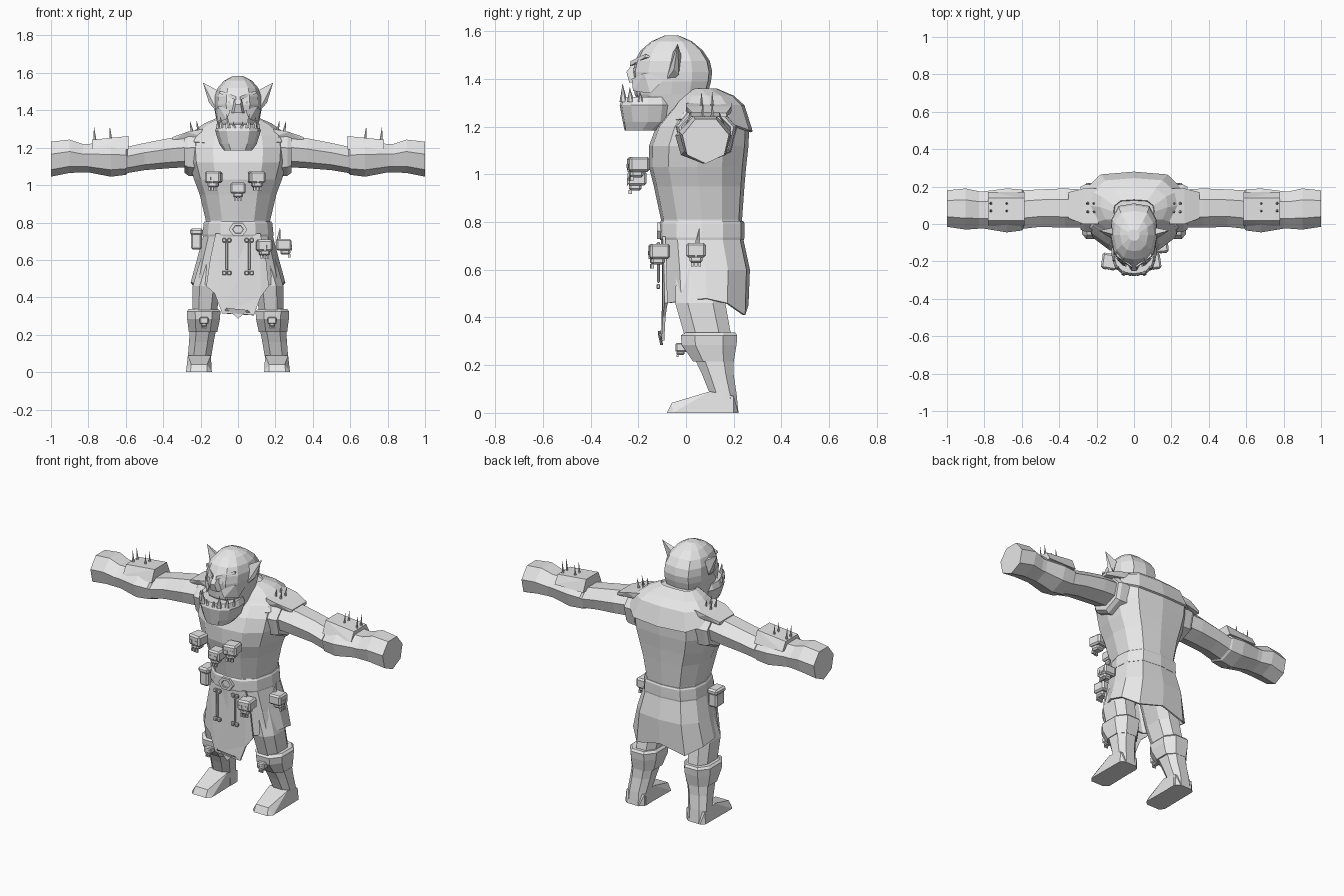
import bpy, bmesh, math
from mathutils import Vector, Matrix

grey = bpy.data.materials.new("plain_grey")
grey.diffuse_color = (0.8, 0.8, 0.8, 1)

# half cross-section of the body, front to back, mirrored into twelve points
HALF = [(0, -1), (.5, -.93), (.85, -.6), (1, 0), (.95, .5), (.65, .92), (0, 1)]
BODY = HALF + [(-u, v) for u, v in HALF[-2:0:-1]]
OCT = [(.5, -1), (1, -.5), (1, .5), (.5, 1), (-.5, 1), (-1, .5), (-1, -.5), (-.5, -1)]
SEVEN = [(math.sin(a), -math.cos(a)) for a in (i * math.tau / 7 for i in range(7))]


def finish(name, bm):
    bmesh.ops.recalc_face_normals(bm, faces=bm.faces)
    me = bpy.data.meshes.new(name)
    bm.to_mesh(me)
    bm.free()
    me.materials.append(grey)
    ob = bpy.data.objects.new(name, me)
    bpy.context.collection.objects.link(ob)
    return ob


def loft(name, rings, caps=True):
    bm = bmesh.new()
    rows = [[bm.verts.new(p) for p in r] for r in rings]
    n = len(rows[0])
    for a, b in zip(rows, rows[1:]):
        for i in range(n):
            j = (i + 1) % n
            bm.faces.new((a[i], a[j], b[j], b[i]))
    if caps:
        bm.faces.new(rows[0])
        bm.faces.new(rows[-1])
    return finish(name, bm)


def zring(prof, z, cx, hw, y0, y1):
    cy, hy = (y0 + y1) / 2, (y1 - y0) / 2
    return [(cx + u * hw, cy + v * hy, z) for u, v in prof]


def body(name, rows, caps=True):
    return loft(name, [zring(BODY, z, 0, hw, a, b) for z, hw, a, b in rows], caps)


def xring(s, x, y0, y1, z0, z1):
    return [(s * x, (y0 + y1) / 2 + u * (y1 - y0) / 1.95,
             z0 + (v + 1) / 1.9 * (z1 - z0)) for u, v in SEVEN]


def hull(name, pts):
    bm = bmesh.new()
    for p in pts:
        bm.verts.new(p)
    bmesh.ops.convex_hull(bm, input=bm.verts)
    bmesh.ops.dissolve_limit(bm, angle_limit=.02, verts=bm.verts, edges=bm.edges)
    return finish(name, bm)


def spikes(name, items):
    """Cones given as base point, radius, tip point."""
    bm = bmesh.new()
    for base, r, tip in items:
        d = Vector(tip) - Vector(base)
        m = Matrix.Translation(Vector(base) + d / 2) @ d.to_track_quat('Z', 'Y').to_matrix().to_4x4()
        bmesh.ops.create_cone(bm, cap_ends=True, segments=6, radius1=r, radius2=.0005,
                              depth=d.length, matrix=m)
    return finish(name, bm)


def boxes(name, items, place=Matrix(), bevel=0):
    """Boxes given as centre and size, joined in one mesh."""
    bm = bmesh.new()
    for c, s in items:
        bmesh.ops.create_cube(bm, size=1, matrix=place @ Matrix.Translation(c) @ Matrix.Diagonal((*s, 1)))
    if bevel:
        bmesh.ops.bevel(bm, geom=bm.edges[:], offset=bevel, segments=1, affect='EDGES')
    return finish(name, bm)


def skull(name, loc, s, turn=0):
    place = Matrix.Translation(loc) @ Matrix.Rotation(turn, 4, 'Z') @ Matrix.Scale(s, 4)
    boxes(name, [((0, 0, .2), (1, 1, .75)), ((0, -.1, -.25), (.66, .66, .4))], place, .11 * s)
    boxes(name + "_face", [((k * .23, -.5, .12), (.24, .07, .2)) for k in (-1, 1)]
          + [((0, -.5, -.1), (.1, .07, .14))]
          + [((k * .2, -.36, -.52), (.13, .16, .22)) for k in (-1, 0, 1)], place)


# torso, shoulder mantle, belt
body("torso", [(.70, .18, -.10, .235), (.81, .172, -.105, .235), (.95, .205, -.135, .245),
               (1.03, .235, -.155, .252), (1.12, .262, -.155, .262), (1.2, .268, -.125, .265),
               (1.26, .255, -.075, .25), (1.31, .2, -.03, .215), (1.35, .12, .0, .14)])
outer = [(x, y, 1.25 - .07 * max(0, v) + .03 * min(0, v))
         for (x, y, z), (u, v) in zip(zring(BODY, 0, 0, .275, -.10, .28), BODY)]
mantle = loft("mantle", [outer, zring(BODY, 1.29, 0, .235, -.05, .245),
                         zring(BODY, 1.33, 0, .18, -.02, .2),
                         zring(BODY, 1.36, 0, .11, .0, .13)], False)
mantle.modifiers.new("thick", 'SOLIDIFY').thickness = .012
body("belt", [(.725, .188, -.108, .243), (.735, .19, -.112, .245), (.795, .184, -.112, .245),
              (.805, .178, -.105, .24)])

# skirt with uneven hem, and torn front flap
hem = {-1: .47, -.93: .46, -.6: .47, 0: .48, .5: .46, .92: .41, 1: .45}
skirt = loft("skirt", [zring(BODY, .74, 0, .183, -.105, .238), zring(BODY, .6, 0, .22, -.1, .268),
                       [(x, y, hem[v]) for (x, y, z), (u, v) in
                        zip(zring(BODY, 0, 0, .253, -.09, .262), BODY)]], False)
skirt.modifiers.new("thick", 'SOLIDIFY').thickness = .01
edge = [(-.12, .74), (-.15, .6), (-.17, .46), (-.125, .42), (-.085, .315), (-.06, .345), (0, .285),
        (.05, .335), (.085, .305), (.12, .4), (.165, .46), (.15, .6), (.12, .74)]
bm = bmesh.new()
bm.faces.new([bm.verts.new((x, -.108 + .02 * (abs(x) / .17) ** 2, z)) for x, z in edge])
bmesh.ops.triangulate(bm, faces=bm.faces)
flap = finish("front_flap", bm)
flap.modifiers.new("thick", 'SOLIDIFY').thickness = .012

# buckle: hexagonal ring
hexa = lambda r, y: [(r * math.cos(i * math.pi / 3), y, .763 + .8 * r * math.sin(i * math.pi / 3))
                     for i in range(6)]
loft("buckle", [hexa(.05, -.1), hexa(.05, -.122), hexa(.03, -.122), hexa(.028, -.114)])

# head, jaw and face
body("head", [(1.22, .09, -.15, .08), (1.335, .112, -.215, .09), (1.39, .124, -.22, .105),
              (1.43, .126, -.225, .11), (1.475, .124, -.215, .1), (1.52, .108, -.19, .07),
              (1.558, .075, -.145, .025), (1.582, .03, -.09, -.03)])
body("jaw", [(1.185, .075, -.258, -.11), (1.22, .1, -.265, -.055), (1.29, .122, -.278, -.04),
             (1.325, .11, -.265, -.05)])
hull("nose", [(-.018, -.215, 1.475), (.018, -.215, 1.475), (-.035, -.215, 1.385), (.035, -.215, 1.385),
              (-.014, -.25, 1.43), (.014, -.25, 1.43), (-.022, -.238, 1.385), (.022, -.238, 1.385)])
for s in (-1, 1):
    side = "left" if s > 0 else "right"
    hull(side + "_brow", [(s * x, y, z) for x, y, z in
         [(.012, -.235, 1.455), (.1, -.172, 1.49), (.012, -.232, 1.475), (.095, -.17, 1.505),
          (.012, -.2, 1.455), (.09, -.14, 1.49)]])
    hull(side + "_eye", [(s * x, y, z) for x, y, z in
         [(.04, -.222, 1.445), (.075, -.195, 1.455), (.075, -.192, 1.44), (.045, -.218, 1.432),
          (.05, -.19, 1.445)]])
    hull(side + "_cheek", [(s * x, y, z) for x, y, z in
         [(.04, -.228, 1.40), (.105, -.175, 1.425), (.122, -.09, 1.40), (.06, -.222, 1.35),
          (.11, -.15, 1.34), (.05, -.19, 1.38)]])
    hull(side + "_ear", [(s * x, y, z) for x, y, z in
         [(.11, -.085, 1.39), (.115, -.02, 1.5), (.188, -.035, 1.548), (.155, -.05, 1.44),
          (.11, -.06, 1.39), (.115, -.055, 1.51), (.135, -.03, 1.42)]])
spikes("teeth", [((s * x, y, 1.305), r, (s * (x + .006), y - .004, 1.305 + h)) for s in (-1, 1)
                 for x, y, r, h in [(.02, -.268, .011, .035), (.054, -.262, .016, .075),
                                    (.088, -.232, .015, .06), (.105, -.19, .012, .045)]])

# arms, sleeves, bracers and studs
for s in (-1, 1):
    side = "left" if s > 0 else "right"
    loft(side + "_arm", [xring(s, *r) for r in
         [(.2, -.02, .18, 1.1, 1.27), (.37, -.02, .19, 1.09, 1.25), (.5, -.015, .185, 1.08, 1.225),
          (.59, -.025, .18, 1.065, 1.205), (.6, -.035, .185, 1.055, 1.22), (.68, -.045, .19, 1.045, 1.23),
          (.8, -.025, .175, 1.068, 1.22), (.83, -.025, .175, 1.068, 1.22), (.9, -.03, .19, 1.065, 1.243),
          (1.0, -.015, .18, 1.045, 1.232)]])
    loft(side + "_sleeve", [xring(s, *r) for r in
         [(.19, -.045, .215, 1.045, 1.29), (.265, -.04, .21, 1.05, 1.282), (.285, -.03, .2, 1.065, 1.272)]])
    hull(side + "_shoulder_plate", [(s * x, y, z) for x, y, z in
         [(.19, .0, 1.3), (.19, .19, 1.3), (.27, .0, 1.285), (.27, .19, 1.285), (.35, .03, 1.257),
          (.35, .17, 1.257), (.2, .0, 1.26), (.2, .19, 1.26), (.35, .03, 1.24), (.35, .17, 1.24)]])
    hull(side + "_bracer_plate", [(s * x, y, z) for x in (.585, .78) for y, z in
         [(.02, 1.262 - (x - .585) * .1), (.14, 1.262 - (x - .585) * .1),
          (-.01, 1.19), (.17, 1.19)]])
    spikes(side + "_spikes",
           [((s * x, y, 1.24), .008, (s * (x + .005), y, 1.312)) for x in (.68, .765) for y in (.07, .11)]
           + [((s * x, y, 1.28), .009, (s * (x + .012), y, 1.345)) for x in (.21, .245) for y in (.065, .11)])

    # legs, knee guards and boots
    leg = lambda rows: [zring(OCT, z, s * cx, hw, a, b) for z, cx, hw, a, b in rows]
    loft(side + "_thigh", leg([(.64, .11, .08, -.04, .19), (.46, .168, .074, -.045, .165),
                               (.32, .178, .065, -.005, .19)]))
    loft(side + "_knee_guard", leg([(.338, .184, .078, .0, .205), (.325, .184, .09, -.022, .215),
                                    (.285, .184, .088, -.018, .212), (.215, .187, .076, .03, .2)]))
    loft(side + "_shin", leg([(.23, .187, .07, .035, .198), (.16, .196, .066, .068, .2),
                              (.08, .206, .062, .1, .212), (.0, .208, .066, .1, .22)]))
    hull(side + "_boot", [(s * x, y, z) for x, y, z in
         [(.14, -.055, 0), (.165, -.08, 0), (.255, -.08, 0), (.278, -.055, 0), (.275, .2, 0), (.145, .2, 0),
          (.165, -.06, .042), (.25, -.06, .042), (.145, .1, .09), (.268, .1, .09), (.145, .2, .07),
          (.268, .2, .07), (.17, .22, 0), (.25, .22, 0)]])
    skull(side + "_knee_skull", (s * .182, -.018, .265), .05)

    # hanging bones
    x = s * .06
    boxes(side + "_bone", [((x, -.115, .62), (.014, .012, .15))]
          + [((x + k * .013, -.116, z), (.022, .016, .022)) for k in (-1, 1) for z in (.53, .705)],
          bevel=.004)

# trophy skulls on chest and belt
for name, loc, size, turn in [
        ("chest_skull_right", (-.13, -.2, 1.025), .085, -.15), ("chest_skull_left", (.1, -.2, 1.025), .085, .15),
        ("chest_skull_middle", (0, -.205, .968), .08, 0), ("belt_skull_front", (.14, -.112, .66), .085, .1),
        ("belt_skull_side", (.245, .042, .665), .082, math.pi / 2)]:
    skull(name, loc, size, turn)
spikes("skull_tie", [((.215, .045, .69), .014, (.225, .055, .775))])

# belt pouch
boxes("pouch", [((-.222, .02, .7), (.06, .085, .09)), ((-.222, .02, .75), (.07, .095, .035))], bevel=.01)
